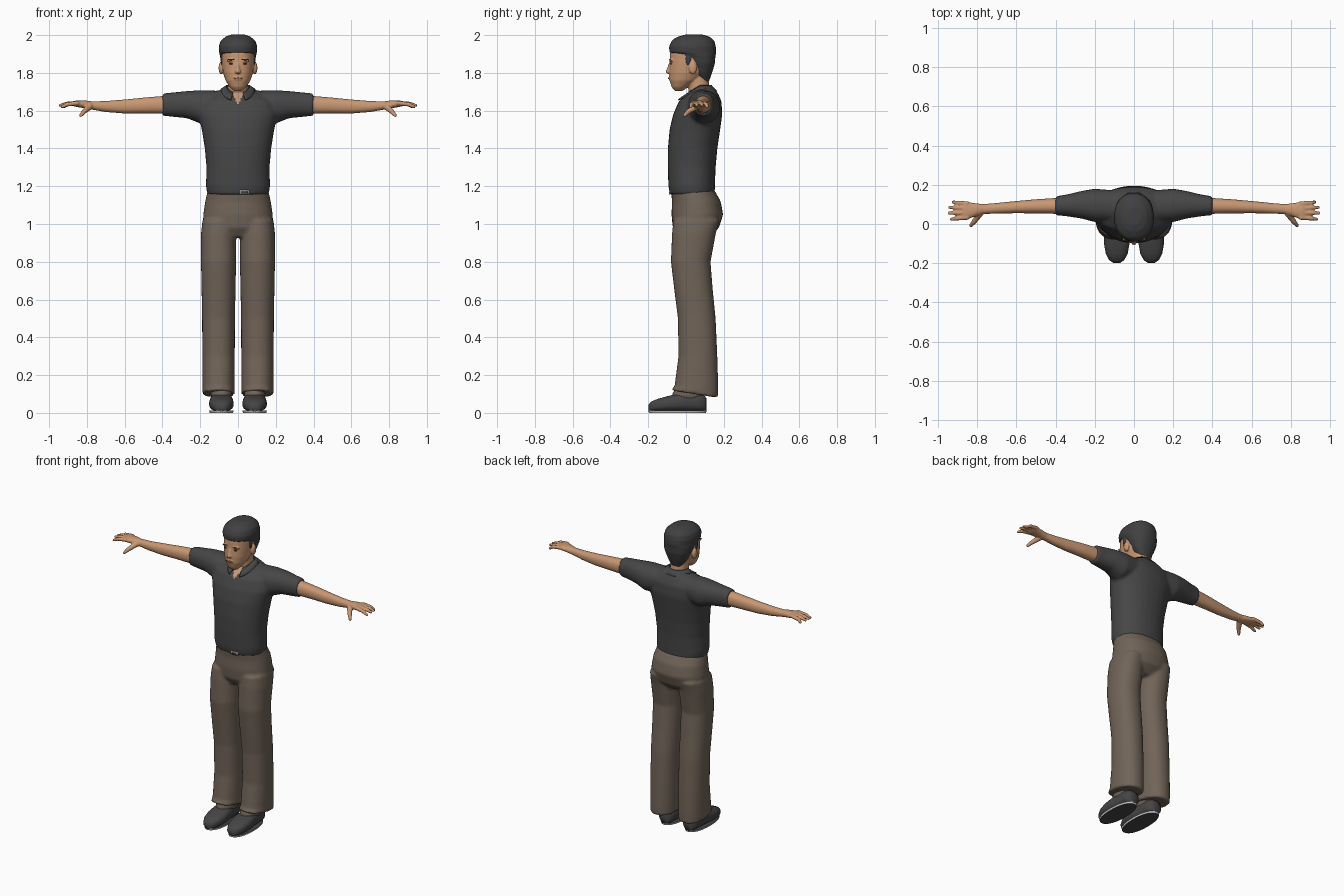
import bpy, bmesh, math
from mathutils import Vector, Matrix

cube = bpy.data.objects.get("Cube")
if cube:
    bpy.data.objects.remove(cube, do_unlink=True)


def material(name, *rgb):
    m = bpy.data.materials.new(name)
    m.use_nodes = True
    m.diffuse_color = (*rgb, 1)
    bsdf = m.node_tree.nodes["Principled BSDF"]
    bsdf.inputs["Base Color"].default_value = (*rgb, 1)
    bsdf.inputs["Roughness"].default_value = 0.8
    return m


SHIRT = material("charcoal cloth", .062, .062, .064)
HAIR = material("dark hair", .052, .052, .054)
SKIN = material("skin", .58, .31, .17)
LIPS = material("lips", .40, .17, .11)
DARK = material("eye dark", .06, .04, .03)
CLOTH = material("brown trousers", .165, .128, .098)
SHOE = material("shoe leather", .06, .06, .062)
SOLE = material("pale sole edge", .55, .55, .55)
METAL = material("buckle metal", .35, .35, .35)


def loft(bm, rings, axis="z", power=2.2, tilt=0, sides=32):
    """Rings are (x, y, z, radius_a, radius_b); tilt slopes the first ring."""
    rows = []
    for i, (x, y, z, ra, rb) in enumerate(rings):
        row = []
        for k in range(sides):
            t = math.tau * k / sides
            c, s = math.cos(t), math.sin(t)
            a = ra * math.copysign(abs(c) ** (2 / power), c)
            b = rb * math.copysign(abs(s) ** (2 / power), s)
            off = {"z": (a, b, 0), "x": (0, a, b), "y": (a, 0, b)}[axis]
            v = Vector((x, y, z)) + Vector(off)
            if i == 0:
                v.z += tilt * off[1]
            row.append(bm.verts.new(v))
        rows.append(row)
    for r, q in zip(rows, rows[1:]):
        for k in range(sides):
            n = (k + 1) % sides
            bm.faces.new((r[k], r[n], q[n], q[k]))
    bm.faces.new(rows[0][::-1])
    bm.faces.new(rows[-1])


def ball(bm, centre, size):
    mat = Matrix.Translation(centre) @ Matrix.Diagonal((*size, 1))
    bmesh.ops.create_uvsphere(bm, u_segments=16, v_segments=10, radius=1, matrix=mat)


def tube(bm, p, q, r1, r2):
    p, q = Vector(p), Vector(q)
    d = q - p
    mat = Matrix.Translation((p + q) / 2) @ d.to_track_quat("Z", "Y").to_matrix().to_4x4()
    bmesh.ops.create_cone(bm, cap_ends=True, segments=14, radius1=r1, radius2=r2,
                          depth=d.length, matrix=mat)
    ball(bm, p, (r1,) * 3)
    ball(bm, q, (r2,) * 3)


def finish(name, bm, *mats, voxel=0, smooth=3):
    """Make the object; with a voxel size, fuse its pieces into one skin."""
    bmesh.ops.recalc_face_normals(bm, faces=bm.faces[:])
    me = bpy.data.meshes.new(name)
    bm.to_mesh(me)
    bm.free()
    ob = bpy.data.objects.new(name, me)
    bpy.context.collection.objects.link(ob)
    if voxel:
        rem = ob.modifiers.new("fuse", "REMESH")
        rem.mode, rem.voxel_size = "VOXEL", voxel
        sm = ob.modifiers.new("soften", "SMOOTH")
        sm.factor, sm.iterations = .5, smooth
        bpy.context.view_layer.update()
        done = ob.evaluated_get(bpy.context.evaluated_depsgraph_get())
        ob.data = bpy.data.meshes.new_from_object(done)
        ob.modifiers.clear()
    ob.data.materials.clear()
    for m in mats:
        ob.data.materials.append(m)
    for p in ob.data.polygons:
        p.use_smooth = True
        p.material_index = 0
    return ob


def upright(rows, x=0):
    return [(x, y, z, rx, ry) for z, y, rx, ry in rows]


# Shirt: torso and both sleeves fused
bm = bmesh.new()
loft(bm, upright([(1.155, .033, .162, .119), (1.2, .03, .17, .123), (1.3, .03, .167, .127),
                  (1.4, .035, .176, .131), (1.5, .047, .192, .134), (1.58, .062, .212, .13),
                  (1.65, .075, .2, .113), (1.69, .088, .135, .082), (1.722, .095, .07, .055)]))
for s in (-1, 1):
    loft(bm, [(s * x, y, z, ry, rz) for x, y, z, ry, rz in
              [(.08, .09, 1.63, .08, .075), (.2, .095, 1.62, .085, .088),
               (.27, .098, 1.632, .07, .072), (.34, .095, 1.632, .056, .065),
               (.4, .093, 1.632, .048, .059)]], "x")
shirt = finish("shirt", bm, SHIRT, SKIN, voxel=.009, smooth=5)
# Open neck
for p in shirt.data.polygons:
    c = p.center
    if c.y < .03 and abs(c.x) < (c.z - 1.635) * .6:
        p.material_index = 1

# Folded collar, open at the front
bm = bmesh.new()
rows = []
for k in range(33):
    a = math.radians(24 + 312 * k / 32)
    back = (1 - math.cos(a)) / 2
    rise = min(1, 2 * back)
    reach = .125 if math.cos(a) > 0 else .092
    top = (.063 * math.sin(a), .072 - .064 * math.cos(a), 1.695 + .04 * rise)
    low = (.092 * math.sin(a), .072 - reach * math.cos(a), 1.655 + .06 * rise - .02 * max(0, back - .5))
    rows.append([bm.verts.new(top), bm.verts.new(low)])
for r, q in zip(rows, rows[1:]):
    bm.faces.new((r[0], q[0], q[1], r[1]))
collar = finish("collar", bm, SHIRT)
collar.modifiers.new("thickness", "SOLIDIFY").thickness = .007

# Trousers: hips and legs fused
bm = bmesh.new()
loft(bm, upright([(.93, .042, .15, .08), (.98, .052, .185, .122), (1.05, .06, .184, .137),
                  (1.12, .055, .174, .129), (1.18, .035, .16, .115)]))
for s in (-1, 1):
    loft(bm, upright([(.1, .045, .086, .126), (.14, .055, .086, .116), (.3, .063, .086, .103),
                      (.5, .057, .087, .1), (.65, .04, .09, .102), (.8, .025, .093, .105),
                      (.95, .042, .093, .116), (1.02, .055, .085, .122)], s * .103), tilt=-.16)
trousers = finish("trousers", bm, CLOTH, voxel=.009, smooth=4)

# Arms and hands
for side, s in (("left", 1), ("right", -1)):
    bm = bmesh.new()
    loft(bm, [(s * x, y, z, ry, rz) for x, y, z, ry, rz in
              [(.36, .093, 1.632, .042, .049), (.5, .09, 1.627, .036, .042),
               (.6, .086, 1.622, .031, .037), (.7, .08, 1.622, .027, .029),
               (.77, .076, 1.627, .025, .022), (.81, .072, 1.633, .034, .021),
               (.86, .068, 1.637, .046, .016), (.875, .068, 1.637, .042, .012)]], "x")
    for base, tip, end, drop in ((.104, .112, .93, .014), (.081, .085, .948, .006),
                                 (.057, .056, .95, .006), (.033, .024, .94, .014)):
        mid = (s * .905, (base + tip) / 2, 1.64 - drop / 2)
        tube(bm, (s * .85, base, 1.64), mid, .012, .011)
        tube(bm, mid, (s * (end - .008), tip, 1.634 - drop), .011, .008)
    knuckle = (s * .815, .012, 1.595)
    tube(bm, (s * .785, .055, 1.622), knuckle, .018, .013)
    tube(bm, knuckle, (s * .832, -.008, 1.575), .013, .009)
    finish(side + "_arm", bm, SKIN, voxel=.0045, smooth=2)

# Head, neck, nose and ears fused
bm = bmesh.new()
loft(bm, upright([(1.62, .085, .056, .05), (1.7, .07, .055, .056), (1.8, .06, .053, .056)]))
loft(bm, upright([(1.705, -.038, .024, .022), (1.725, -.033, .044, .043), (1.76, -.01, .066, .077),
                  (1.8, .01, .079, .099), (1.85, .025, .086, .112), (1.9, .03, .088, .115),
                  (1.94, .03, .08, .105), (1.97, .035, .05, .07)]))
ball(bm, (0, -.092, 1.808), (.015, .016, .013))
tube(bm, (0, -.086, 1.845), (0, -.094, 1.812), .007, .01)
ball(bm, (0, -.084, 1.772), (.026, .009, .011))
for s in (-1, 1):
    ball(bm, (s * .09, .036, 1.826), (.013, .022, .034))
    ball(bm, (s * .035, -.076, 1.866), (.026, .012, .008))
head = finish("head", bm, SKIN, voxel=.0045, smooth=4)


# Face details and buckle sit as thin plates on the surface behind them
def plate(name, base, x, z, size, mat, shape=ball):
    hit, loc, _, _ = base.ray_cast((x, -1, z), (0, 1, 0))
    bm = bmesh.new()
    shape(bm, loc if hit else Vector((x, -.09, z)), size)
    return finish(name, bm, mat)


def block(bm, centre, size):
    mat = Matrix.Translation(centre) @ Matrix.Diagonal((*size, 1))
    bmesh.ops.create_cube(bm, size=2, matrix=mat)


for side, s in (("left", 1), ("right", -1)):
    plate(side + "_eye", head, s * .035, 1.848, (.013, .004, .0045), DARK)
    plate(side + "_eyebrow", head, s * .037, 1.87, (.02, .004, .0035), DARK)
    plate(side + "_nostril", head, s * .007, 1.799, (.004, .003, .002), DARK)
plate("mouth", head, 0, 1.772, (.024, .004, .005), LIPS)
plate("mouth_line", head, 0, 1.773, (.024, .0046, .0012), DARK)
buckle = plate("buckle", shirt, .035, 1.168, (.026, .004, .011), METAL, block)
plate("buckle_centre", shirt, .035, 1.168, (.018, .0046, .007), SHIRT, block)

# Hair: low at the nape, full crown, fringe over the brow
bm = bmesh.new()
loft(bm, upright([(1.75, .1, .035, .02), (1.8, .085, .068, .053), (1.85, .08, .088, .073),
                  (1.89, .066, .096, .09), (1.908, .036, .1, .124), (1.94, .034, .102, .124),
                  (1.97, .037, .092, .113), (1.992, .042, .066, .083), (2.003, .042, .035, .045)]))
for k in range(9):
    a = math.tau * k / 9
    ball(bm, (.055 * math.sin(a), .035 - .075 * math.cos(a), 1.958), (.038, .038, .03))
for s in (-1, 1):
    ball(bm, (s * .082, .012, 1.875), (.011, .016, .04))
finish("hair", bm, HAIR, voxel=.006, smooth=4)

# Shoes, soles and ankles
for side, s in (("left", 1), ("right", -1)):
    x = s * .088
    bm = bmesh.new()
    loft(bm, [(x, y, h + .008, w, h) for y, w, h in
              [(-.198, .018, .018), (-.185, .038, .026), (-.15, .056, .033), (-.1, .065, .04),
               (-.05, .063, .046), (0, .056, .05), (.06, .052, .05), (.095, .044, .044),
               (.108, .025, .035)]], "y", power=2.6)
    finish(side + "_shoe", bm, SHOE)
    bm = bmesh.new()
    loft(bm, [(x, -.045, 0, .062, .151), (x, -.045, .012, .065, .154)])
    sole = finish(side + "_sole", bm, SOLE, SHOE)
    for p in sole.data.polygons:
        p.use_smooth = False
        p.material_index = int(abs(p.normal.z) > .9)
    bm = bmesh.new()
    loft(bm, upright([(.05, .01, .05, .075), (.1, .012, .055, .085), (.15, .03, .055, .075)], x))
    finish(side + "_ankle", bm, CLOTH)
